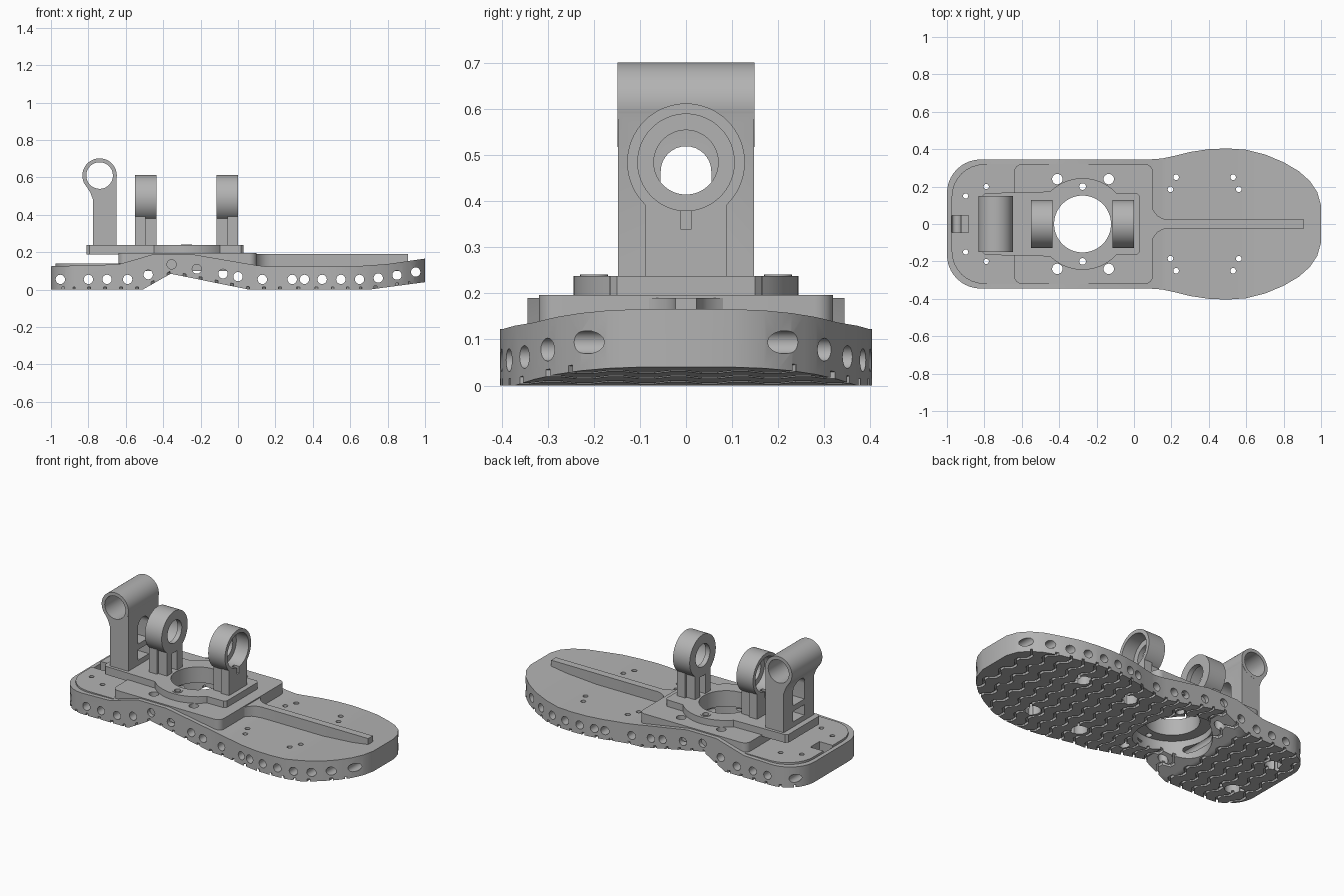
import bpy, bmesh
from math import sin, cos, pi, sqrt, radians

if "Cube" in bpy.data.objects:
    bpy.data.objects.remove(bpy.data.objects["Cube"])

grey = bpy.data.materials.new("plain grey")
grey.use_nodes = True
grey.diffuse_color = (0.45, 0.45, 0.45, 1)
grey.node_tree.nodes["Principled BSDF"].inputs["Base Color"].default_value = grey.diffuse_color
parts = []


# ---- helpers: everything is skinned from rings of points ----
def skin(name, *shells):
    bm = bmesh.new()
    for rings in shells:
        loops = [[bm.verts.new(p) for p in ring] for ring in rings]
        for a, b in zip(loops, loops[1:]):
            for i in range(len(a)):
                j = (i + 1) % len(a)
                bm.faces.new((a[i], a[j], b[j], b[i]))
        bm.faces.new(loops[0])
        bm.faces.new(loops[-1])
    bmesh.ops.recalc_face_normals(bm, faces=bm.faces)
    mesh = bpy.data.meshes.new(name)
    bm.to_mesh(mesh)
    bm.free()
    mesh.materials.append(grey)
    ob = bpy.data.objects.new(name, mesh)
    bpy.context.collection.objects.link(ob)
    return ob


def boolean(ob, tool, mode="DIFFERENCE", keep=False):
    mod = ob.modifiers.new("cut", "BOOLEAN")
    mod.operation, mod.object, mod.solver = mode, tool, "EXACT"
    bpy.context.view_layer.update()
    mesh = bpy.data.meshes.new_from_object(ob.evaluated_get(bpy.context.evaluated_depsgraph_get()))
    ob.modifiers.clear()
    ob.data = mesh
    if not keep:
        bpy.data.objects.remove(tool)


def turned(axis, centre, steps, n=40):
    """Rings of (radius, position along axis) around an axis; centre is the other two coordinates."""
    rings = []
    for r, t in steps:
        ring = []
        for k in range(n):
            u, v = centre[0] + r * cos(2 * pi * k / n), centre[1] + r * sin(2 * pi * k / n)
            ring.append({"x": (t, u, v), "y": (u, t, v), "z": (u, v, t)}[axis])
        rings.append(ring)
    return rings


def box(x0, x1, y0, y1, z0, z1):
    return [[(x0, y0, z), (x1, y0, z), (x1, y1, z), (x0, y1, z)] for z in (z0, z1)]


def prism(outline, z0, z1):
    return [[(x, y, z) for x, y in outline] for z in (z0, z1)]


def lerp(table):
    def f(x):
        for (a, fa), (b, fb) in zip(table, table[1:]):
            if x <= b:
                return fa + (fb - fa) * max(0, x - a) / (b - a)
        return table[-1][1]
    return f


def loft(xs, width, low, high):
    return [[(x, -width(x), low(x)), (x, width(x), low(x)),
             (x, width(x), high(x)), (x, -width(x), high(x))] for x in xs]


# ---- sole ----
side = [(-.82, .345), (.08, .345), (.15, .35), (.22, .365), (.3, .385), (.4, .4), (.5, .404), (.6, .397),
        (.7, .372), (.8, .33), (.88, .283), (.94, .23), (.98, .17), (1, .1)]
base = [(-1, 0), (-.51, 0), (-.36, .085), (.06, 0), (.7, 0), (1, .04)]
deck = [(-1, .125), (-.64, .135), (-.45, .19), (-.25, .19), (.1, .13), (.16, .123),
        (.6, .123), (.8, .137), (1, .166)]
bulge, low, high = lerp(side), lerp(base), lerp(deck)


def width(x):
    return .165 + sqrt(max(0, .18 ** 2 - (x + .82) ** 2)) if x < -.82 else bulge(x)


heel = [-.82 - .18 * cos(pi / 2 * k / 10) for k in range(11)]
xs = sorted(set(heel + [p[0] for p in side + base + deck] + [.25, .35, .45, .55, .65, .75, .84, .91, .96, .99]))
sole = skin("sole", loft(xs, width, low, high))

# wavy tread grooves
grooves = []
for i in range(23):
    rings = []
    for k in range(27):
        y = -.442 + .034 * k
        x = -.95 + .085 * i + (.016 if k % 4 < 2 else -.016)
        rings.append([(x + s * .008, y, low(x + s * .008) + z)
                      for s, z in ((-1, -.03), (1, -.03), (1, .015), (-1, .015))])
    grooves.append(rings)
boolean(sole, skin("groove_cutter", *grooves))

# row of side holes
drill = lerp([(-1, .055), (-.59, .055), (-.48, .08), (-.355, .135), (-.22, .11), (0, .07), (.13, .055),
              (.65, .055), (.75, .062), (.95, .094)])
row = [-.95, -.8, -.7, -.59, -.48, -.355, -.22, -.08, 0, .13, .29, .355, .45, .55, .65, .75, .85, .95]
boolean(sole, skin("side_drill", *[turned("y", (x, drill(x)), [(.025, -.5), (.025, .5)], 20) for x in row]))

# counterbores under the screws
pockets = [turned("z", (x, s * y), [(.045, -.1), (.045, .075)], 20)
           for x, y in ((.21, .215), (.545, .215), (-.85, .17)) for s in (1, -1)]
boolean(sole, skin("counterbore_cutter", *pockets))

# ---- heel plate, ankle block, spine ----
plate_xs = [-.8 - .175 * cos(pi / 2 * k / 8) for k in range(9)] + [-.6]
heel_plate = skin("heel_plate", loft(plate_xs, lambda x: .145 + sqrt(max(0, .175 ** 2 - min(0, x + .8) ** 2)),
                                     lambda x: .1, lambda x: .139))

corners = [(.06, .28, 0), (-.6, .28, 90), (-.6, -.28, 180), (.06, -.28, 270)]
rounded = [(x + .04 * cos(radians(a + t)), y + .04 * sin(radians(a + t)))
           for x, y, a in corners for t in range(0, 91, 15)]
ankle_block = skin("ankle_block", prism(rounded, .1, .197))

flare = lerp([(.09, .1), (.105, .07), (.125, .045), (.15, .03), (.18, .023)])
spine = skin("toe_spine", loft([.09, .105, .125, .15, .18, .91], flare, lambda x: .1, lambda x: .19))

# ---- bracket plate with a round middle ----
MID = -.275
half = [(.03, .15), (.015, .165)]
half += [(MID + .245 * cos(radians(a)), .245 * sin(radians(a))) for a in range(43, 138, 4)]
half += [(-.795, .165), (-.81, .15)]
bracket = skin("bracket_plate", prism(half + [(x, -y) for x, y in reversed(half)], .187, .238))

# vertical holes shared by the stacked plates
well = skin("well_cutter", turned("z", (MID, 0), [(.22, -.1), (.22, .14), (.152, .14), (.152, .4)], 64))
screws = [(-.41, .24, .028), (-.135, .24, .028), (MID, .2, .018), (-.9, .15, .014), (-.79, .2, .014),
          (.225, .25, .015), (.195, .185, .015), (.53, .25, .015), (.56, .185, .015)]
holes = skin("screw_cutter", box(-.975, -.885, -.045, .045, .06, .4),
             *[turned("z", (x, s * y), [(r, -.1), (r, .4)], 20) for x, y, r in screws for s in (1, -1)])
for ob in (sole, heel_plate, ankle_block, bracket):
    boolean(ob, holes, keep=True)
    if ob is not heel_plate:
        boolean(ob, well, keep=True)
bpy.data.objects.remove(well)
bpy.data.objects.remove(holes)

# screw collars beside the well
collars = []
for s in (1, -1):
    collar = skin("screw_collar", turned("z", (MID, s * .2), [(.03, .23), (.03, .241)], 24))
    boolean(collar, skin("collar_cutter", turned("z", (MID, s * .2), [(.018, .2), (.018, .3)], 24)))
    collars.append(collar)


# ---- pair of bearing rings, recessed on their outer faces ----
def bearing(name, s):
    def X(d):                       # distance outward from the middle
        return MID + s * d
    ring = skin(name, turned("x", (0, .485), [(.128, X(.16)), (.128, X(.275))], 64))
    boolean(ring, skin("post", box(*sorted((X(.22), X(.275))), -.088, .088, .23, .44)), "UNION")
    for y in (-.05, .05):
        boolean(ring, skin("rib", box(*sorted((X(.16), X(.225))), y - .025, y + .025, .23, .43)), "UNION")
    boolean(ring, skin("bore", turned("x", (0, .485), [(.07, X(.1)), (.07, X(.19)), (.105, X(.19)), (.105, X(.4))], 64)))
    boolean(ring, skin("notch", box(*sorted((X(.24), X(.3))), -.012, .012, .34, .39)))
    return ring


rings = [bearing("rear_bearing", -1), bearing("front_bearing", 1)]

# ---- tall pivot post ----
outline = [(-.775, .23), (-.775, .48), (-.79, .52), (-.823, .572), (-.74, .61), (-.65, .6), (-.65, .23)]
post = skin("pivot_post", [[(x, y, z) for x, z in outline] for y in (-.148, .148)])
boolean(post, skin("head", turned("y", (-.74, .61), [(.092, -.149), (.092, .149)], 64)), "UNION")
boolean(post, skin("pivot_bore", turned("y", (-.74, .61), [(.071, -.3), (.071, .3)], 48)))
arch = [(-.055, .37), (.055, .37)] + [(.055 * cos(pi * k / 16), .465 + .055 * sin(pi * k / 16)) for k in range(17)]
boolean(post, skin("window", [[(x, y, z) for y, z in arch] for x in (-.9, -.6)],
                   box(-.9, -.6, -.055, .055, .27, .335)))

# ---- smooth shading with sharp edges ----
bpy.ops.object.select_all(action="DESELECT")
for ob in [sole, heel_plate, ankle_block, spine, bracket, post] + rings + collars:
    ob.select_set(True)
    bpy.context.view_layer.objects.active = ob
bpy.ops.object.shade_smooth_by_angle(angle=radians(30))
